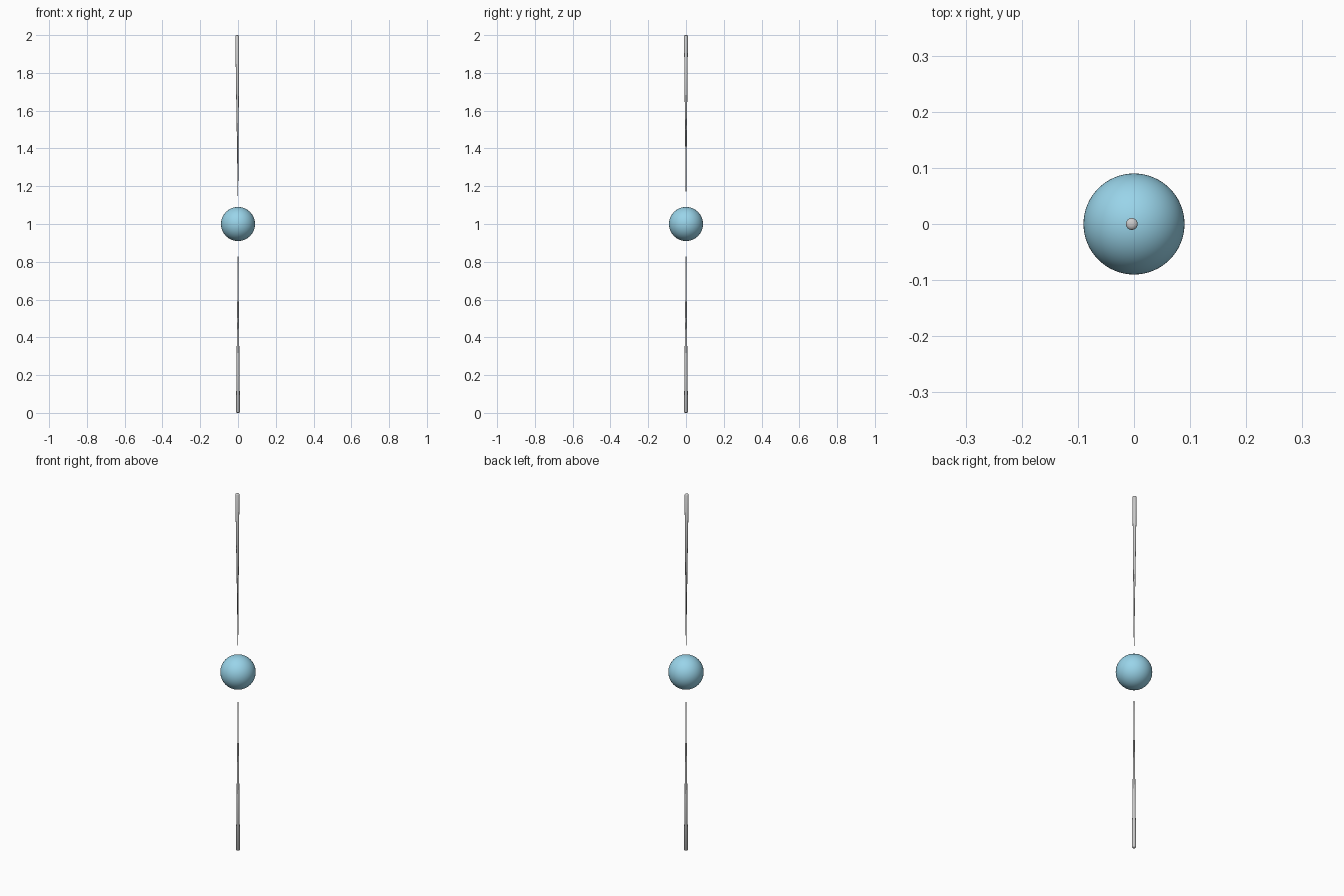
import bpy, bmesh, math
from mathutils import Vector

if "Cube" in bpy.data.objects:
    bpy.data.objects.remove(bpy.data.objects["Cube"])

BALL_R = 0.09
ROD_R = 0.0105

blue = bpy.data.materials.new("light_blue")
blue.diffuse_color = (0.32, 0.66, 0.82, 1)
blue.use_nodes = True
blue.node_tree.nodes["Principled BSDF"].inputs["Base Color"].default_value = blue.diffuse_color


def needle(name, tip, end, sides=24):
    """Round needle from a fine tip to a slightly domed blunt end."""
    axis = Vector(end) - Vector(tip)
    length = axis.length
    profile = [(0.0004, 0), (ROD_R, length - 0.005),
               (ROD_R * 0.8, length - 0.002), (ROD_R * 0.4, length - 0.0004)]
    bm = bmesh.new()
    rings = [[bm.verts.new((r * math.cos(2 * math.pi * i / sides),
                            r * math.sin(2 * math.pi * i / sides), z))
              for i in range(sides)] for r, z in profile]
    for a, b in zip(rings, rings[1:]):
        for i in range(sides):
            j = (i + 1) % sides
            bm.faces.new((a[i], a[j], b[j], b[i]))
    bm.faces.new(rings[0][::-1])
    # Centre vertex closes the domed end
    top = bm.verts.new((0, 0, length))
    for i in range(sides):
        bm.faces.new((rings[-1][i], rings[-1][(i + 1) % sides], top))
    for f in bm.faces:
        f.smooth = True
    mesh = bpy.data.meshes.new(name)
    bm.to_mesh(mesh)
    bm.free()
    ob = bpy.data.objects.new(name, mesh)
    bpy.context.collection.objects.link(ob)
    ob.location = tip
    ob.rotation_mode = 'QUATERNION'
    ob.rotation_quaternion = Vector((0, 0, 1)).rotation_difference(axis)
    return ob


# Central ball
bpy.ops.mesh.primitive_uv_sphere_add(segments=64, ring_count=32, radius=BALL_R,
                                     location=(0, 0, 1))
ball = bpy.context.object
ball.name = "ball"
ball.data.materials.append(blue)
bpy.ops.object.shade_smooth()

# Needles taper towards the ball from above and below
needle("upper_needle", (0, 0, 1 + BALL_R), (-0.004, 0, 2))
needle("lower_needle", (0, 0, 1 - BALL_R), (0, 0, 0))
